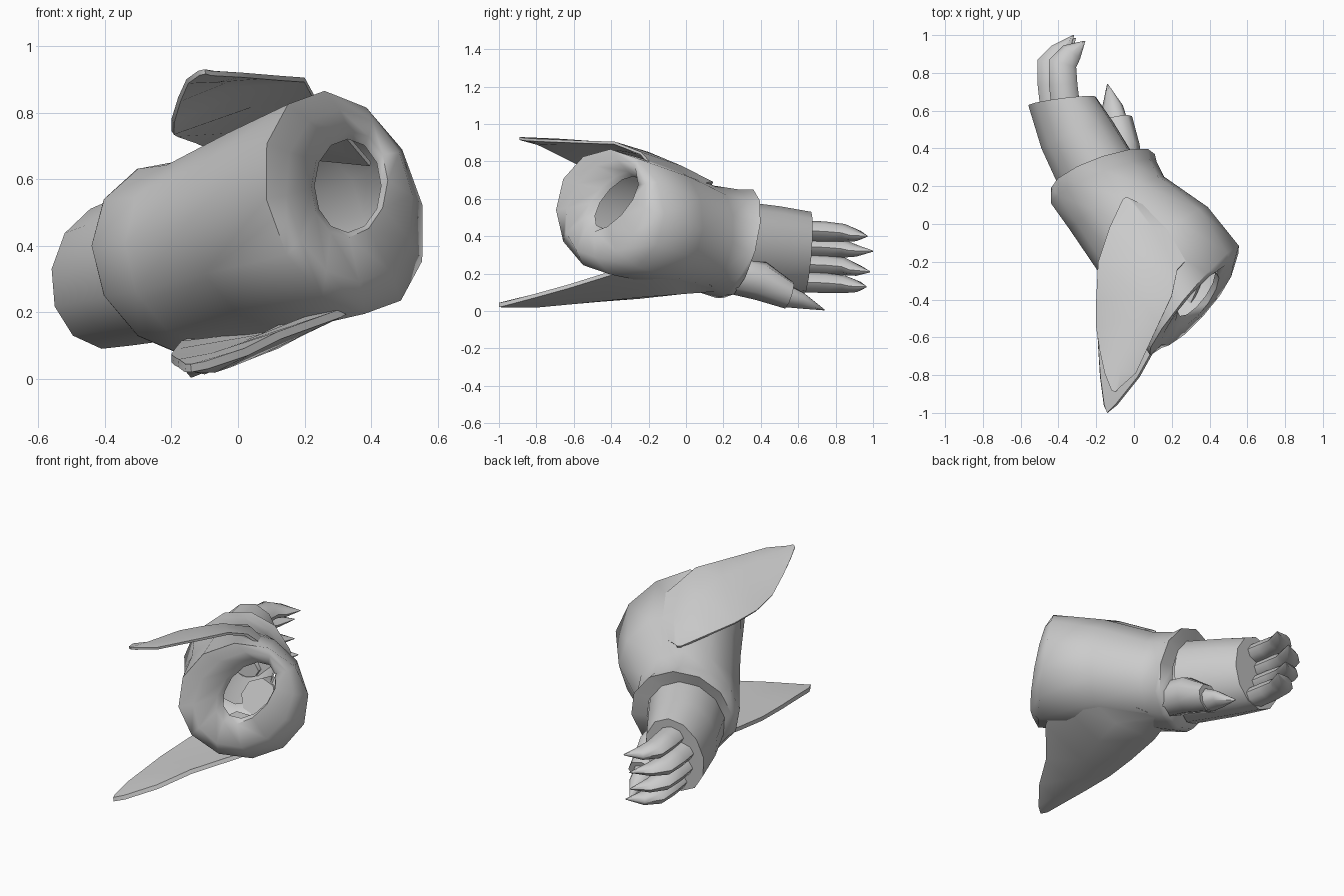
import bpy, bmesh, math
from mathutils import Vector

if "Cube" in bpy.data.objects:
    bpy.data.objects.remove(bpy.data.objects["Cube"])


def finish(name, bm, angle=40):
    bmesh.ops.recalc_face_normals(bm, faces=bm.faces)
    me = bpy.data.meshes.new(name)
    bm.to_mesh(me)
    bm.free()
    ob = bpy.data.objects.new(name, me)
    bpy.context.collection.objects.link(ob)
    bpy.ops.object.select_all(action='DESELECT')
    ob.select_set(True)
    bpy.context.view_layer.objects.active = ob
    bpy.ops.object.shade_smooth_by_angle(angle=math.radians(angle))
    return ob


def loft(name, sections, sides, cap_start=False, cap_end=False, angle=40):
    """Skin elliptical sections given as (centre, half-axis u, half-axis v)."""
    bm = bmesh.new()
    rings = []
    for c, u, v in sections:
        c, u, v = Vector(c), Vector(u), Vector(v)
        rings.append([bm.verts.new(c + u * math.cos(2 * math.pi * i / sides)
                                   + v * math.sin(2 * math.pi * i / sides))
                      for i in range(sides)])
    for a, b in zip(rings, rings[1:]):
        for i in range(sides):
            j = (i + 1) % sides
            bm.faces.new((a[i], a[j], b[j], b[i]))
    if cap_start:
        bm.faces.new(rings[0])
    if cap_end:
        bm.faces.new(rings[-1])
    return finish(name, bm, angle)


def plate(name, rows, thickness, down):
    """Curved plate with thin edges from rows of left, middle, right points."""
    bm = bmesh.new()
    grid = [[bm.verts.new(p) for p in row] for row in rows]
    for a, b in zip(grid, grid[1:]):
        for i in range(len(a) - 1):
            bm.faces.new((a[i], a[i + 1], b[i + 1], b[i]))
    bmesh.ops.recalc_face_normals(bm, faces=bm.faces)
    bm.normal_update()
    # outer skin faces away from the arm, thickness grows inward
    if (sum(f.normal.z for f in bm.faces) < 0) != down:
        bmesh.ops.reverse_faces(bm, faces=bm.faces)
    bm.normal_update()
    border = [e for e in bm.edges if e.is_boundary]
    inner = {}
    for v in [v for r in grid for v in r]:
        t = thickness * (0.4 if v.is_boundary else 1)
        inner[v] = bm.verts.new(v.co - v.normal * t)
    for f in list(bm.faces):
        bm.faces.new([inner[v] for v in reversed(f.verts)])
    for e in border:
        a, b = e.verts
        bm.faces.new((a, b, inner[b], inner[a]))
    return finish(name, bm, 50)


# Forearm sleeve: open elbow hole, rounded rim, tapering body, flared cuff
loft("forearm_sleeve", [
    ((.33, -.36, .58), (.10, .10, 0), (0, .08, .14)),
    ((.335, -.40, .585), (.115, .115, .01), (0, .09, .16)),
    ((.335, -.43, .55), (.19, .21, 0), (-.03, .06, .26)),
    ((.32, -.405, .53), (.235, .29, -.01), (-.06, 0, .335)),
    ((.12, -.11, .455), (.27, .20, -.02), (-.02, .03, .315)),
    ((-.09, .11, .385), (.25, .14, -.02), (0, .04, .285)),
    ((-.16, .22, .36), (.28, .11, -.04), (0, .06, .29)),
    ((-.165, .28, .36), (.275, .09, -.04), (0, .08, .29)),
    ((-.18, .28, .355), (.19, .08, -.02), (0, .05, .22)),
], 12, angle=75)

# Palm block, knuckle end closed
loft("hand", [
    ((-.19, .26, .35), (.19, .10, -.02), (.02, .04, .235)),
    ((-.30, .47, .33), (.19, .07, -.02), (.02, .03, .23)),
    ((-.38, .65, .31), (.18, .02, -.02), (.03, .02, .22)),
], 12, cap_end=True)

# Four stacked clawed fingers curling towards the palm
for i, (x, z, tip_y, tip_z) in enumerate([(-.36, .43, .97, .40), (-.42, .345, 1.0, .32),
                                          (-.41, .25, .985, .21), (-.37, .155, .965, .13)]):
    loft(f"finger_{i + 1}", [
        ((x, .61, z), (.075, .01, 0), (0, 0, .054)),
        ((x - .015, .74, z - .005), (.075, .005, 0), (0, 0, .054)),
        ((x - .018, .85, z - .012), (.072, -.02, 0), (0, 0, .047)),
        ((x + .03, .91, (z + tip_z) / 2 - .01), (.045, -.035, 0), (0, 0, .032)),
        ((x + .10, tip_y, tip_z), (.003, 0, 0), (0, 0, .003)),
    ], 8, True, True, 60)

# Thumb base and its claw
loft("thumb_base", [
    ((-.06, .28, .19), (.10, .02, 0), (0, .04, .10)),
    ((-.07, .40, .16), (.10, .02, .01), (0, .03, .10)),
    ((-.10, .55, .085), (.09, .02, .01), (0, .02, .072)),
], 8, True, True, 60)
loft("thumb_claw", [
    ((-.10, .52, .085), (.07, .02, .01), (0, .02, .062)),
    ((-.115, .62, .055), (.055, .01, .01), (0, .01, .042)),
    ((-.14, .74, .006), (.003, 0, 0), (0, 0, .003)),
], 8, True, True, 60)

# Upper fin, drooping on its left side, ragged on its right edge
plate("upper_fin", [
    ((-.06, .13, .69), (-.04, .145, .69), (-.01, .13, .69)),
    ((-.13, -.02, .72), (.10, -.02, .775), (.40, -.06, .65)),
    ((-.19, -.20, .74), (.04, -.20, .85), (.23, -.24, .85)),
    ((-.20, -.40, .745), (.02, -.38, .895), (.20, -.38, .905)),
    ((-.20, -.55, .78), (-.03, -.52, .91), (.13, -.53, .91)),
    ((-.18, -.68, .845), (-.05, -.66, .92), (.07, -.66, .915)),
    ((-.155, -.79, .90), (-.07, -.77, .925), (.01, -.79, .92)),
    ((-.12, -.88, .925), (-.10, -.89, .93), (-.08, -.87, .925)),
], .035, False)

# Lower fin, rising towards its right side
plate("lower_fin", [
    ((-.12, .16, .11), (-.04, .17, .105), (.05, .14, .13)),
    ((-.17, -.02, .09), (.12, -.02, .09), (.43, -.07, .29)),
    ((-.19, -.25, .065), (.08, -.22, .075), (.40, -.22, .24)),
    ((-.20, -.45, .05), (.03, -.42, .055), (.31, -.42, .185)),
    ((-.19, -.65, .04), (-.02, -.62, .035), (.13, -.63, .12)),
    ((-.18, -.81, .035), (-.07, -.80, .018), (.03, -.81, .07)),
    ((-.16, -.96, .02), (-.14, -1.0, .02), (-.09, -.96, .03)),
], .06, True)
